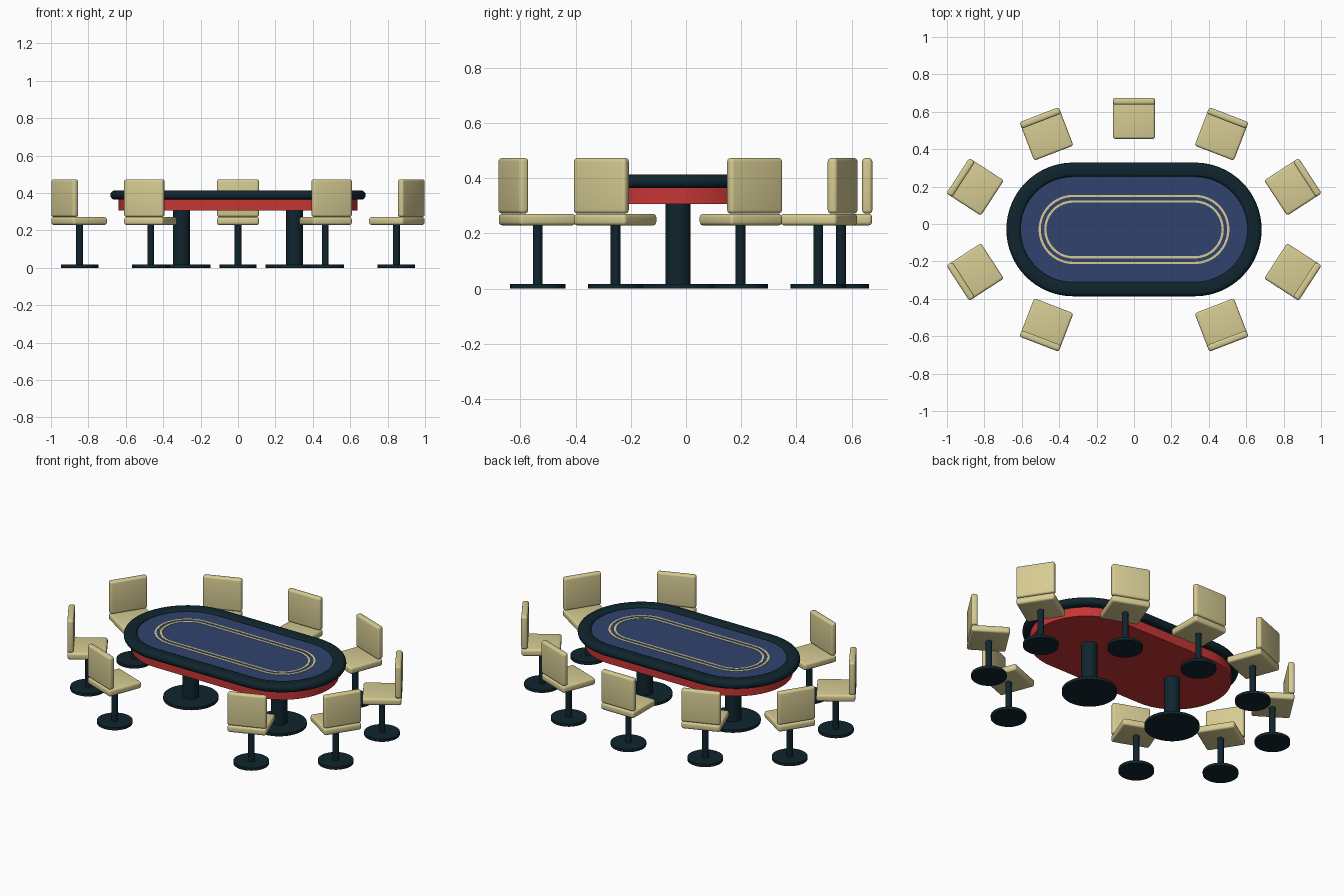
import bpy, bmesh, math
from mathutils import Matrix, Vector

cube = bpy.data.objects.get("Cube")
if cube:
    bpy.data.objects.remove(cube, do_unlink=True)


def material(name, rgb):
    m = bpy.data.materials.new(name)
    m.use_nodes = True
    m.diffuse_color = (*rgb, 1)
    m.node_tree.nodes["Principled BSDF"].inputs["Base Color"].default_value = (*rgb, 1)
    return m


tan = material("tan cushion", (0.67, 0.60, 0.29))
dark = material("dark navy", (0.005, 0.018, 0.027))
blue = material("blue felt", (0.03, 0.055, 0.155))
red = material("red apron", (0.57, 0.036, 0.036))

TABLE_Y = -0.029
HALF_STRAIGHT = 0.325


def finish(bm, name, mat, matrix=Matrix()):
    bmesh.ops.recalc_face_normals(bm, faces=bm.faces)
    mesh = bpy.data.meshes.new(name)
    bm.to_mesh(mesh)
    bm.free()
    mesh.materials.append(mat)
    ob = bpy.data.objects.new(name, mesh)
    bpy.context.collection.objects.link(ob)
    ob.matrix_world = matrix
    bpy.ops.object.select_all(action="DESELECT")
    ob.select_set(True)
    bpy.context.view_layer.objects.active = ob
    bpy.ops.object.shade_smooth_by_angle(angle=math.radians(35))
    return ob


def stadium(name, mat, profile, ring=False, steps=32):
    """Sweep a (radius, z) profile round a stadium outline; capped unless it is a ring."""
    bm = bmesh.new()
    loops = []
    for r, z in profile:
        loop = []
        for side in (1, -1):
            for i in range(steps + 1):
                a = math.pi * i / steps - side * math.pi / 2
                loop.append(bm.verts.new((side * HALF_STRAIGHT + r * math.cos(a),
                                          TABLE_Y + r * math.sin(a), z)))
        loops.append(loop)
    pairs = list(zip(loops, loops[1:]))
    if ring:
        pairs.append((loops[-1], loops[0]))
    else:
        bm.faces.new(loops[0])
        bm.faces.new(loops[-1])
    for a, b in pairs:
        for i in range(len(a)):
            j = (i + 1) % len(a)
            bm.faces.new((a[i], a[j], b[j], b[i]))
    return finish(bm, name, mat)


def cylinder(name, mat, x, y, radius, z0, z1):
    bm = bmesh.new()
    bmesh.ops.create_cone(bm, cap_ends=True, segments=40, radius1=radius, radius2=radius,
                          depth=z1 - z0)
    return finish(bm, name, mat, Matrix.Translation((x, y, (z0 + z1) / 2)))


def cushion(name, place, y0, y1, z0, z1, width=0.225):
    bm = bmesh.new()
    bmesh.ops.create_cube(bm, size=1)
    bmesh.ops.scale(bm, verts=bm.verts, vec=(width, y1 - y0, z1 - z0))
    bmesh.ops.translate(bm, verts=bm.verts, vec=(0, (y0 + y1) / 2, (z0 + z1) / 2))
    bmesh.ops.bevel(bm, geom=bm.edges[:], offset=0.013, segments=4, profile=0.5,
                    affect="EDGES")
    return finish(bm, name, tan, place)


# Table top: apron, felt, padded rail and two inlaid lines
stadium("table_apron", red, [(0.315, 0.307), (0.315, 0.37)])
stadium("felt_top", blue, [(0.29, 0.365), (0.29, 0.4)])
rail = []
for cx, start in ((0.334, -90), (0.294, 90)):
    for k in range(9):
        a = math.radians(start + k * 22.5)
        w = 0.0235 if cx > 0.3 else 0.014
        rail.append((cx + w * math.cos(a), 0.3885 + 0.0245 * math.sin(a)))
stadium("padded_rail", dark, rail, ring=True)
for name, r in (("outer_line", 0.185), ("inner_line", 0.155)):
    stadium(name, tan, [(r, 0.399), (r, 0.402), (r - 0.012, 0.402), (r - 0.012, 0.399)],
            ring=True)

# Table pedestals
for side, x in (("left", 0.302), ("right", -0.302)):
    cylinder(f"table_foot_{side}", dark, x, TABLE_Y, 0.155, 0, 0.017)
    cylinder(f"table_column_{side}", dark, x, TABLE_Y, 0.046, 0.01, 0.31)


# Chairs, each facing the table
def chair(label, x, y, degrees):
    place = Matrix.Translation((x, y, 0)) @ Matrix.Rotation(math.radians(-degrees), 4, "Z")
    cylinder(f"chair_foot_{label}", dark, x, y, 0.1, 0, 0.017)
    cylinder(f"chair_post_{label}", dark, x, y, 0.018, 0.01, 0.24)
    cushion(f"chair_seat_{label}", place, -0.107, 0.112, 0.229, 0.271)
    cushion(f"chair_back_{label}", place, 0.076, 0.113, 0.272, 0.473)


chair("back_middle", 0, 0.562, 0)
for side, s in (("left", 1), ("right", -1)):
    for end, f in (("back", 1), ("front", -1)):
        for spot, x, dy, turn in (("corner", 0.467, 0.508, 21), ("end", 0.847, 0.226, 57)):
            angle = turn if f > 0 else 180 - turn
            chair(f"{end}_{side}_{spot}", s * x, TABLE_Y + f * dy, s * angle)
